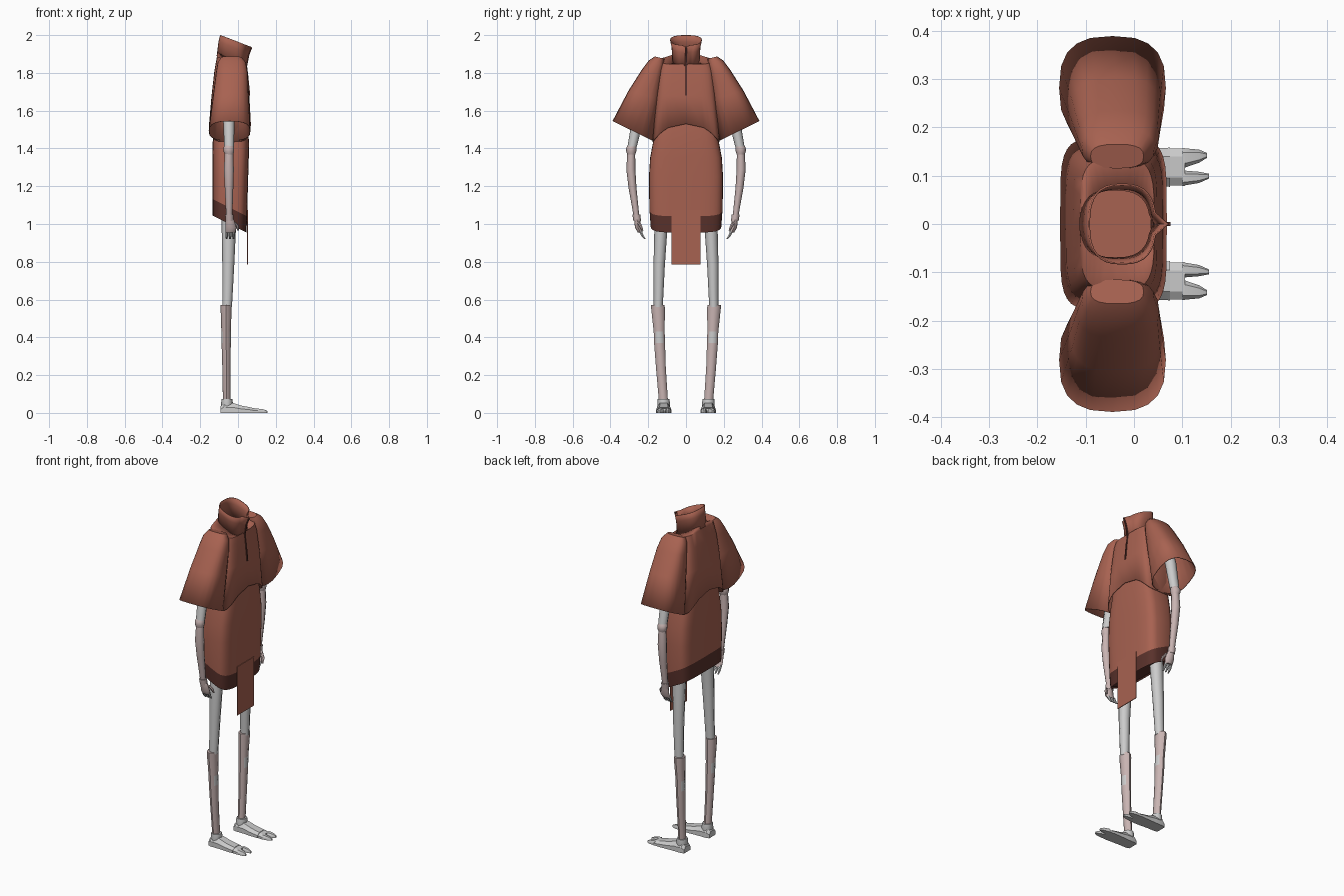
import bpy, bmesh, math
from mathutils import Vector


def material(name, rgb):
    m = bpy.data.materials.new(name)
    m.diffuse_color = (*rgb, 1)
    return m


RUST = material("rust cloth", (0.39, 0.122, 0.082))
DARK = material("dark brown trim", (0.10, 0.031, 0.024))
GREY = material("light grey", (0.60, 0.60, 0.60))
PINK = material("pale pink wrap", (0.58, 0.455, 0.445))


def loft(name, rings, mats, start=False, end=False, rule=None, thick=0, angle=35):
    """Skin a list of equal-length point rings; optional end caps, face colour rule, cloth thickness."""
    bm = bmesh.new()
    vs = [[bm.verts.new(p) for p in r] for r in rings]
    n = len(vs[0])
    for a, b in zip(vs, vs[1:]):
        for i in range(n):
            bm.faces.new((a[i], a[(i + 1) % n], b[(i + 1) % n], b[i]))
    if start:
        bm.faces.new(vs[0])
    if end:
        bm.faces.new(vs[-1])
    bmesh.ops.recalc_face_normals(bm, faces=bm.faces)
    if rule:
        for f in bm.faces:
            f.material_index = rule(f)
    me = bpy.data.meshes.new(name)
    bm.to_mesh(me)
    bm.free()
    for m in mats:
        me.materials.append(m)
    me.polygons.foreach_set("use_smooth", [True] * len(me.polygons))
    me.set_sharp_from_angle(angle=math.radians(angle))
    ob = bpy.data.objects.new(name, me)
    bpy.context.collection.objects.link(ob)
    if thick:
        s = ob.modifiers.new("thickness", "SOLIDIFY")
        s.thickness, s.offset = thick, -1
    return ob


def oval(x0, x1, y, ry, z, n=8, p=2.0, beak=0):
    """Rounded-box ring between x0 and x1, half width ry; z is a number or a function of (x, y)."""
    pts = []
    for i in range(n):
        t = 2 * math.pi * i / n
        c, s = math.cos(t), math.sin(t)
        px = (x0 + x1) / 2 + (x1 - x0) / 2 * math.copysign(abs(c) ** (2 / p), c)
        py = y + ry * math.copysign(abs(s) ** (2 / p), s)
        if i == 0:
            px += beak
        pts.append(Vector((px, py, z(px, py) if callable(z) else z)))
    return pts


N = 32

# Upper cape body with arched hem
neck_z = lambda x, y: 1.875 - 0.45 * (x + 0.035)
loft("cape_body", [
    oval(-0.11, 0.04, 0, 0.073, neck_z, N, 2.6),
    oval(-0.112, 0.042, 0, 0.135, lambda x, y: 1.865 - 0.25 * (x + 0.035), N, 4),
    oval(-0.125, 0.048, 0, 0.142, 1.81, N, 5),
    oval(-0.14, 0.06, 0, 0.157, 1.68, N, 5),
    oval(-0.153, 0.068, 0, 0.178,
         lambda x, y: 1.53 - 0.095 * (abs(y) / 0.178) ** 2.4, N, 5),
], [RUST], thick=0.004)

# Tall collar, tilted forward, with a pointed front
loft("collar", [
    oval(-0.113, 0.036, 0, 0.073, lambda x, y: neck_z(x, y) - 0.02, N, 2.6, 0.008),
    oval(-0.103, 0.041, 0, 0.076, lambda x, y: 1.925 - 0.4 * x, N, 2.6, 0.016),
    oval(-0.095, 0.046, 0, 0.084, lambda x, y: 1.964 - 0.377 * x, N, 2.6, 0.026),
], [RUST], thick=0.004)

# Dark slit down the collar and chest
path = [(0.074, 1.935), (0.058, 1.895), (0.046, 1.835), (0.052, 1.79), (0.063, 1.68)]
loft("neck_slit", [[Vector((x + dx, dy, z)) for dx, dy in
                    ((-0.004, -0.004), (0.002, -0.004), (0.002, 0.004), (-0.004, 0.004))]
                   for x, z in path], [DARK], True, True)

# Lower tunic, with a sloping dark hem band
hem = lambda x, y: 0.977 - 0.5 * x
band = lambda x, y: hem(x, y) + 0.088


def hem_rule(f):
    c = f.calc_center_median()
    return 1 if c.z < band(c.x, 0) else 0


loft("tunic", [
    oval(-0.11, 0.035, 0, 0.12, 1.66, N, 3),
    oval(-0.128, 0.052, 0, 0.155, 1.54, N, 4),
    oval(-0.134, 0.058, 0, 0.175, 1.43, N, 4),
    oval(-0.135, 0.057, 0, 0.19, 1.35, N, 4),
    oval(-0.135, 0.054, 0, 0.196, 1.25, N, 4),
    oval(-0.135, 0.048, 0, 0.194, band, N, 4),
    oval(-0.135, 0.045, 0, 0.188, hem, N, 4),
    oval(-0.128, 0.038, 0, 0.182, lambda x, y: hem(x, y) + 0.01, N, 4),
], [RUST, DARK], True, True, hem_rule)

# Front hanging flap
loft("front_flap", [[Vector((x, y, z)) for x, y in
                     ((0.048, -0.078), (0.052, -0.078), (0.052, 0.078), (0.048, 0.078))]
                    for z in (1.075, 0.785)], [RUST], True, True)


def sleeve_ring(inner, outer, x0, x1):
    """Ring tilted in the y-z plane from an inner to an outer point."""
    a, b = Vector((0, *inner)), Vector((0, *outer))
    return [Vector((p.x, 0, 0)) + a.lerp(b, (p.y + 1) / 2)
            for p in oval(x0, x1, 0, 1, 0, 20, 2.7)]


def foot_ring(x, y0, y1, z):
    """Flat-bottomed foot section with bevelled top."""
    d = (y1 - y0) * 0.22
    return [Vector((x, y, h)) for y, h in ((y0, 0), (y0, z * 0.55), (y0 + d, z),
                                           (y1 - d, z), (y1, z * 0.55), (y1, 0))]


def patches(lo, hi):
    """Grey patches showing through the wraps on every other side."""
    def rule(f):
        c = f.calc_center_median()
        return 1 if lo < c.z < hi and int(math.atan2(c.y, c.x) * 50) % 2 else 0
    return rule


for tag, s in (("left", 1), ("right", -1)):
    def flip(rings):
        return [[Vector((p.x, p.y * s, p.z)) for p in r] for r in rings]

    def part(name, rings, mats, **kw):
        return loft(f"{tag}_{name}", flip(rings), mats, **kw)

    def limb(name, rows, mats, **kw):
        return part(name, [oval(*r) for r in rows], mats, start=True, end=True, angle=50, **kw)

    # Wide open sleeve
    part("sleeve", [
        sleeve_ring((0.115, 1.875), (0.165, 1.887), -0.09, 0.02),
        sleeve_ring((0.115, 1.84), (0.198, 1.865), -0.108, 0.042),
        sleeve_ring((0.125, 1.78), (0.235, 1.815), -0.117, 0.052),
        sleeve_ring((0.14, 1.66), (0.305, 1.705), -0.132, 0.057),
        sleeve_ring((0.174, 1.44), (0.389, 1.545), -0.155, 0.066),
    ], [RUST], start=True, thick=0.004)

    # Arm: upper arm, elbow, forearm, cuff
    limb("upper_arm", [(-0.075, -0.015, 0.19, 0.03, 1.80), (-0.08, -0.018, 0.25, 0.031, 1.58),
                       (-0.073, -0.021, 0.285, 0.025, 1.41)], [GREY])
    limb("elbow", [(-0.07, -0.025, 0.285, 0.02, 1.42), (-0.077, -0.02, 0.289, 0.027, 1.405),
                   (-0.077, -0.02, 0.29, 0.027, 1.385), (-0.068, -0.026, 0.29, 0.02, 1.365)], [PINK])
    limb("forearm", [(-0.07, -0.025, 0.29, 0.021, 1.375), (-0.075, -0.022, 0.292, 0.024, 1.29),
                     (-0.07, -0.025, 0.283, 0.021, 1.19), (-0.063, -0.03, 0.262, 0.015, 1.04)], [PINK])
    limb("wrist_cuff", [(-0.068, -0.024, 0.263, 0.021, 1.05), (-0.066, -0.024, 0.258, 0.02, 1.015)], [PINK])
    # Hand with fingers and thumb
    limb("hand", [(-0.065, -0.022, 0.259, 0.016, 1.025), (-0.067, -0.008, 0.253, 0.017, 0.98),
                  (-0.066, -0.015, 0.242, 0.013, 0.955)], [PINK])
    for k in range(3):
        x = -0.067 + k * 0.018
        limb(f"finger_{k + 1}", [(x, x + 0.016, 0.243, 0.010, 0.965, 6),
                                 (x, x + 0.014, 0.229, 0.008, 0.935, 6),
                                 (x + 0.003, x + 0.011, 0.217, 0.005, 0.92, 6)], [GREY])
    limb("thumb", [(-0.028, -0.01, 0.25, 0.010, 1.01, 6), (-0.012, 0.006, 0.24, 0.009, 0.99, 6),
                   (-0.004, 0.006, 0.23, 0.005, 0.965, 6)], [PINK])

    # Leg: thigh, wrapped calf, ankle cuff
    limb("thigh", [(-0.088, -0.006, 0.125, 0.038, 1.10), (-0.086, -0.012, 0.134, 0.034, 0.95),
                   (-0.083, -0.02, 0.142, 0.030, 0.78), (-0.083, -0.032, 0.147, 0.024, 0.56)], [GREY])
    limb("calf_wrap", [(-0.092, -0.034, 0.149, 0.036, 0.572), (-0.092, -0.034, 0.148, 0.036, 0.55),
                       (-0.088, -0.038, 0.142, 0.029, 0.43), (-0.087, -0.038, 0.140, 0.029, 0.37),
                       (-0.083, -0.04, 0.133, 0.026, 0.24), (-0.08, -0.04, 0.120, 0.024, 0.07)],
         [PINK, GREY], rule=patches(0.37, 0.43))
    limb("ankle_cuff", [(-0.087, -0.03, 0.119, 0.031, 0.074), (-0.09, -0.026, 0.118, 0.034, 0.045),
                        (-0.088, -0.028, 0.118, 0.032, 0.03)], [GREY])

    # Foot with two split toes
    part("foot", [foot_ring(-0.092, 0.088, 0.148, 0.035), foot_ring(-0.075, 0.082, 0.154, 0.055),
                  foot_ring(-0.025, 0.082, 0.154, 0.052), foot_ring(0.02, 0.079, 0.156, 0.038),
                  foot_ring(0.075, 0.077, 0.158, 0.028)], [GREY], start=True, end=True, angle=30)
    part("toe_base", [foot_ring(0.07, 0.08, 0.156, 0.026), foot_ring(0.106, 0.079, 0.157, 0.023)],
         [GREY], start=True, end=True, angle=30)
    part("outer_toe", [foot_ring(0.10, 0.115, 0.157, 0.0235), foot_ring(0.135, 0.127, 0.154, 0.019),
                       foot_ring(0.151, 0.137, 0.147, 0.011)], [GREY], start=True, end=True, angle=30)
    part("inner_toe", [foot_ring(0.10, 0.079, 0.111, 0.0235), foot_ring(0.135, 0.085, 0.108, 0.019),
                       foot_ring(0.155, 0.094, 0.104, 0.011)], [GREY], start=True, end=True, angle=30)
